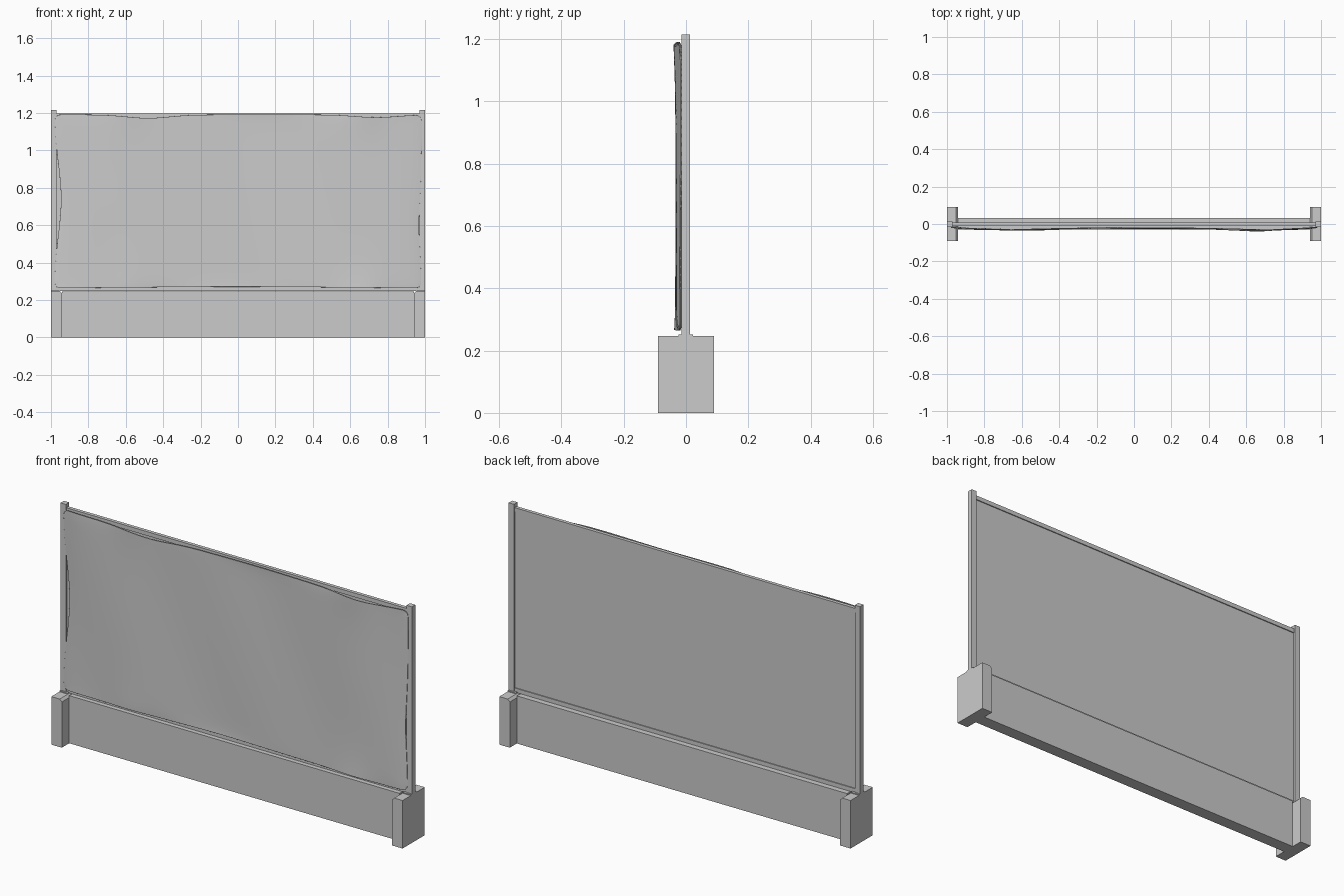
import bpy, bmesh
from math import sin, cos, pi, exp, hypot

if "Cube" in bpy.data.objects:
    bpy.data.objects.remove(bpy.data.objects["Cube"])


def add_mesh(name, bm):
    bmesh.ops.recalc_face_normals(bm, faces=bm.faces)
    me = bpy.data.meshes.new(name)
    bm.to_mesh(me)
    bm.free()
    ob = bpy.data.objects.new(name, me)
    bpy.context.collection.objects.link(ob)
    return ob


def box(name, x, y, z):
    bm = bmesh.new()
    bmesh.ops.create_cube(bm, size=1)
    for v in bm.verts:
        v.co = [a + (c + 0.5) * (b - a) for c, (a, b) in zip(v.co, (x, y, z))]
    return add_mesh(name, bm)


def end_block(name, s):
    # rectangular block with a small chamfer on the inner top edge
    prof = [(1, 0), (1, 0.247), (0.952, 0.247), (0.94, 0.235), (0.94, 0)]
    bm = bmesh.new()
    face = bm.faces.new([bm.verts.new((s * x, -0.09, z)) for x, z in prof])
    ext = bmesh.ops.extrude_face_region(bm, geom=[face])
    for g in ext["geom"]:
        if isinstance(g, bmesh.types.BMVert):
            g.co.y = 0.09
    return add_mesh(name, bm)


# Low wall between the two end blocks
box("base_wall", (-0.94, 0.94), (-0.03, 0.033), (0, 0.245))

# End blocks, posts and post feet
for side, s in (("left", -1), ("right", 1)):
    end_block(side + "_end_block", s)
    xs = sorted((s * 0.97, s))
    box(side + "_post", xs, (-0.015, 0.013), (0.24, 1.215))
    box(side + "_post_foot", sorted((s * 0.955, s)), (-0.024, 0.022), (0.24, 0.252))

# Rails and flat backing panel
box("top_rail", (-0.97, 0.97), (-0.010, 0.008), (1.175, 1.196))
box("bottom_rail", (-0.97, 0.97), (-0.010, 0.008), (0.247, 0.268))
box("back_panel", (-0.97, 0.97), (-0.003, 0.003), (0.25, 1.19))


# Loose cloth sheet hung on the front
def bump(t, c, w):
    return exp(-((t - c) / w) ** 2)


def cloth_point(u, v):
    # u, v run -1..1; round the corners first
    x, z = u * 0.98, v * 0.464
    r = 0.03
    dx, dz = abs(x) - (0.98 - r), abs(z) - (0.464 - r)
    if dx > 0 and dz > 0:
        k = max(dx, dz) / hypot(dx, dz)
        x = (0.98 - r + dx * k) * (1 if x > 0 else -1)
        z = (0.464 - r + dz * k) * (1 if z > 0 else -1)
    z += 0.727
    # uneven outline
    top, bottom = max(v, 0) ** 4, max(-v, 0) ** 4
    left, right = max(-u, 0) ** 8, max(u, 0) ** 8
    z -= top * (0.018 * bump(x, -0.48, 0.16) + 0.014 * bump(x, 0.74, 0.16))
    z += bottom * 0.008 * bump(x, 0, 0.7)
    x += left * 0.034 * bump(z, 0.74, 0.25)
    x -= right * 0.012 * bump(z, 0.6, 0.2)
    # folds
    edge = max(abs(u) ** 20, abs(v) ** 14)
    wave = 0.004 * sin(5 * x + 1.5) + 0.003 * cos(9 * x + 4 * z)
    y = -0.025 + wave * (1 - 0.4 * edge) + 0.007 * abs(u) ** 20
    y -= 0.010 * (top + bottom) * (bump(x, 0.67, 0.12) + 0.5 * bump(x, -0.6, 0.1))
    return x, min(y, -0.016), z


bm = bmesh.new()
bmesh.ops.create_grid(bm, x_segments=96, y_segments=48, size=1)
for v in bm.verts:
    # crowd rows towards the borders
    u, w = sin(v.co.x * pi / 2), sin(v.co.y * pi / 2)
    v.co = cloth_point(u, w)
cloth = add_mesh("cloth_sheet", bm)
mod = cloth.modifiers.new("thickness", 'SOLIDIFY')
mod.thickness = 0.004
mod.offset = 0

bpy.ops.object.select_all(action='DESELECT')
cloth.select_set(True)
bpy.context.view_layer.objects.active = cloth
bpy.ops.object.shade_smooth_by_angle()
